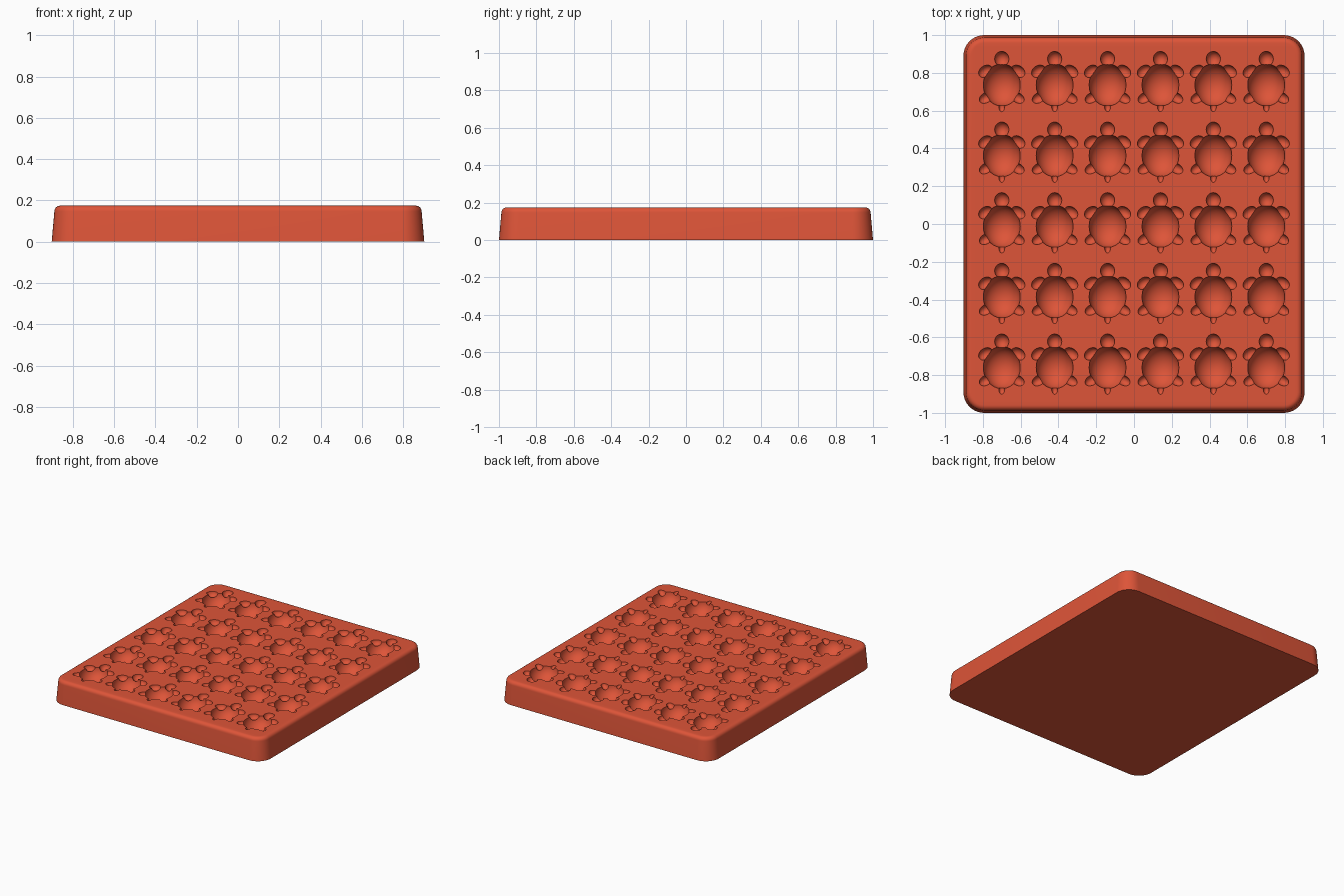
import bpy, bmesh, math
from mathutils import Matrix, Vector

cube = bpy.data.objects.get("Cube")
if cube:
    bpy.data.objects.remove(cube, do_unlink=True)

TOP = 0.175
CELL_X, CELL_Y = 0.28, 0.374
COLUMNS, ROWS = 6, 5
CORNERS = [(1, 1), (-1, 1), (-1, -1), (1, -1)]
STEPS = 10

clay = bpy.data.materials.new("terracotta_red")
clay.use_nodes = True
clay.diffuse_color = (0.73, 0.09, 0.04, 1)
clay.node_tree.nodes["Principled BSDF"].inputs["Base Color"].default_value = clay.diffuse_color


def make_object(name, bm):
    mesh = bpy.data.meshes.new(name)
    bm.to_mesh(mesh)
    bm.free()
    mesh.materials.append(clay)
    obj = bpy.data.objects.new(name, mesh)
    bpy.context.collection.objects.link(obj)
    return obj


def cavity_cutter(name, offset, size, tilt=0, sides=(1,)):
    """Ellipsoid that hollows one part of the turtle, mirrored if two sides are given."""
    bm = bmesh.new()
    for side in sides:
        place = (Matrix.Translation((side * offset[0], offset[1] - 0.012, TOP + 0.002))
                 @ Matrix.Rotation(side * math.radians(tilt), 4, 'Z')
                 @ Matrix.Diagonal(Vector(size).to_4d()))
        bmesh.ops.create_uvsphere(bm, u_segments=28, v_segments=18, radius=1, matrix=place)
    cutter = make_object(name, bm)
    cutter.hide_render = True
    return cutter


# One cell of the tray with a turtle-shaped hollow
bm = bmesh.new()
bmesh.ops.create_cube(bm, size=1, matrix=Matrix.Translation((0, 0, TOP / 2))
                      @ Matrix.Diagonal((CELL_X, CELL_Y, TOP, 1)))
cell = make_object("cell", bm)
cutters = [
    cavity_cutter("shell_cutter", (0, 0), (0.098, 0.112, 0.095)),
    cavity_cutter("head_cutter", (0, 0.138), (0.038, 0.04, 0.04)),
    cavity_cutter("tail_cutter", (0, -0.115), (0.016, 0.027, 0.02)),
    cavity_cutter("front_flipper_cutter", (0.086, 0.072), (0.04, 0.03, 0.034), -35, (1, -1)),
    cavity_cutter("rear_flipper_cutter", (0.084, -0.068), (0.038, 0.026, 0.03), -30, (1, -1)),
]
for cutter in cutters:
    cut = cell.modifiers.new(cutter.name, 'BOOLEAN')
    cut.operation = 'DIFFERENCE'
    cut.solver = 'EXACT'
    cut.object = cutter
bpy.context.view_layer.update()
hollow = bpy.data.meshes.new_from_object(cell.evaluated_get(bpy.context.evaluated_depsgraph_get()))
for helper in cutters + [cell]:
    bpy.data.objects.remove(helper, do_unlink=True)

# Keep only the top surface of the cell
bm = bmesh.new()
bm.from_mesh(hollow)
shell = []
for face in bm.faces:
    c = face.calc_center_median()
    if abs(c.x) > CELL_X / 2 - 0.001 or abs(c.y) > CELL_Y / 2 - 0.001 or c.z < 0.01:
        shell.append(face)
bmesh.ops.delete(bm, geom=shell, context='FACES')
bm.to_mesh(hollow)
bm.free()


def rounded_ring(bm, inset, z, radius=0.11):
    """Ring of vertices around a rounded rectangle."""
    r = radius - inset
    verts = []
    for k, (sx, sy) in enumerate(CORNERS):
        for s in range(STEPS + 1):
            a = (k + s / STEPS) * math.pi / 2
            verts.append(bm.verts.new((sx * (0.903 - radius) + r * math.cos(a),
                                       sy * (1 - radius) + r * math.sin(a), z)))
    return verts


# Tray block: base, tapered wall, rounded top rim
bm = bmesh.new()
fillet = 0.028
profile = [(0, 0)]
for s in range(7):
    a = s / 6 * math.pi / 2
    profile.append((0.013 + fillet * (1 - math.cos(a)), TOP - fillet * (1 - math.sin(a))))
rings = [rounded_ring(bm, inset, z) for inset, z in profile]
for low, high in zip(rings, rings[1:]):
    for i in range(len(low)):
        j = (i + 1) % len(low)
        bm.faces.new((low[i], low[j], high[j], high[i]))
bm.faces.new(rings[0][::-1])

# Flat border between the rim and the grid of cells
rim = rings[-1]
grid = [bm.verts.new((sx * CELL_X * COLUMNS / 2, sy * CELL_Y * ROWS / 2, TOP)) for sx, sy in CORNERS]
for k in range(4):
    first = k * (STEPS + 1)
    for i in range(first, first + STEPS):
        bm.faces.new((grid[k], rim[i], rim[i + 1]))
    bm.faces.new((grid[k], rim[first + STEPS], rim[(first + STEPS + 1) % len(rim)], grid[(k + 1) % 4]))

# Repeat the hollow over the grid
for i in range(COLUMNS):
    for j in range(ROWS):
        shift = Matrix.Translation(((i - (COLUMNS - 1) / 2) * CELL_X, (j - (ROWS - 1) / 2) * CELL_Y, 0))
        hollow.transform(shift)
        bm.from_mesh(hollow)
        hollow.transform(shift.inverted())
bpy.data.meshes.remove(hollow)
tray = make_object("mould_tray", bm)

bpy.ops.object.select_all(action='DESELECT')
tray.select_set(True)
bpy.context.view_layer.objects.active = tray
bpy.ops.object.shade_smooth_by_angle(angle=math.radians(30))
